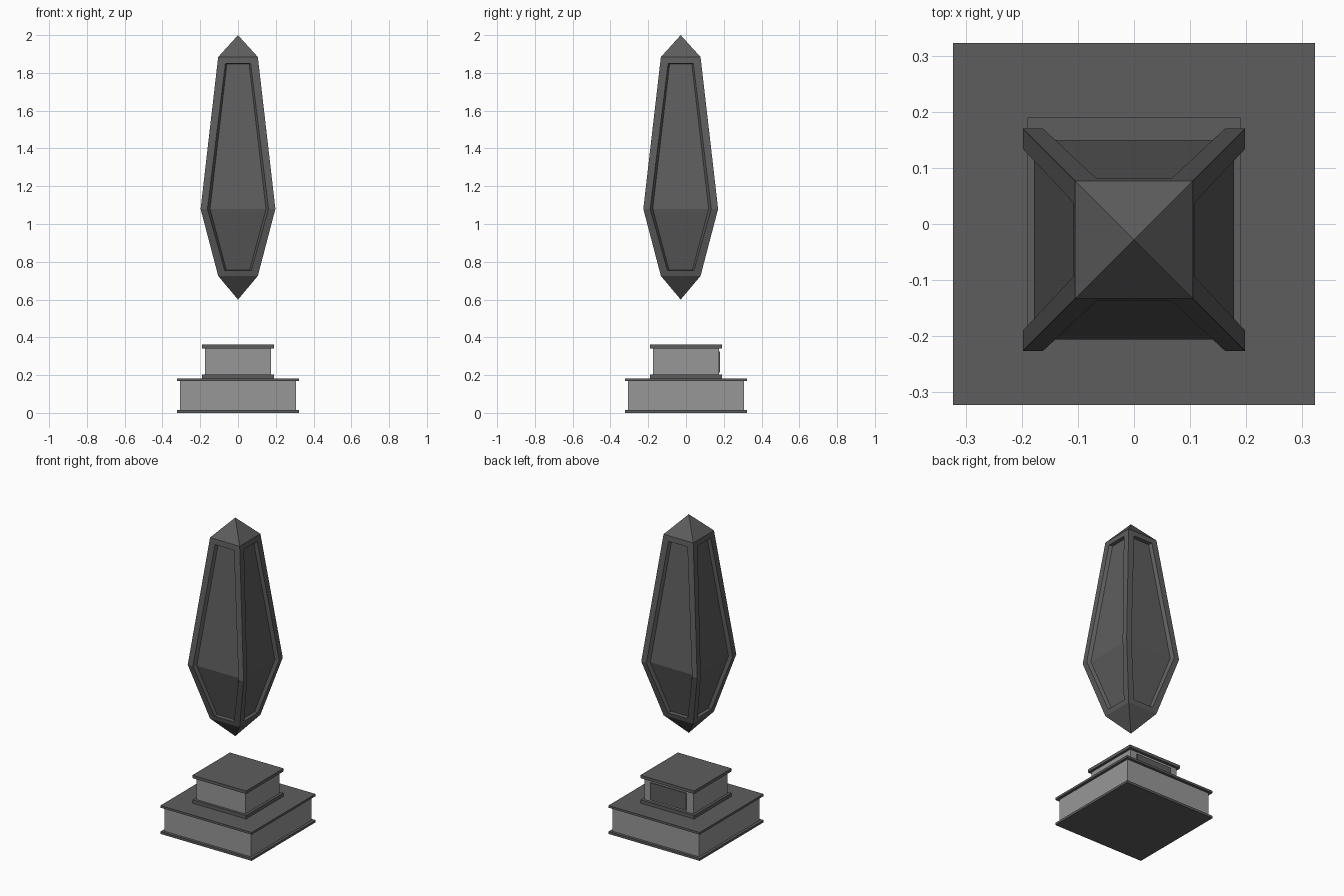
import bpy, bmesh
from mathutils import Matrix, Vector
from math import radians

if "Cube" in bpy.data.objects:
    bpy.data.objects.remove(bpy.data.objects["Cube"])


def material(name, v):
    m = bpy.data.materials.new(name)
    m.diffuse_color = (v, v, v, 1)
    m.use_nodes = True
    m.node_tree.nodes["Principled BSDF"].inputs["Base Color"].default_value = m.diffuse_color
    return m


DARK = material("dark stone", 0.11)
LIGHT = material("light stone", 0.31)


def add_object(name, bm, mat):
    bmesh.ops.recalc_face_normals(bm, faces=bm.faces)
    me = bpy.data.meshes.new(name)
    bm.to_mesh(me)
    bm.free()
    me.materials.append(mat)
    ob = bpy.data.objects.new(name, me)
    bpy.context.collection.objects.link(ob)
    return ob


def box(name, hx, y0, y1, z0, z1, mat):
    bm = bmesh.new()
    bmesh.ops.create_cube(bm, size=1)
    for v in bm.verts:
        v.co = ((2 * hx) * v.co.x,
                y0 + (y1 - y0) * (v.co.y + 0.5),
                z0 + (z1 - z0) * (v.co.z + 0.5))
    return add_object(name, bm, mat)


# Stepped pedestal: name, half width, bottom, top, colour
for name, h, z0, z1, mat in [
    ("base_bottom_trim", 0.323, 0.0, 0.015, DARK),
    ("base_block", 0.306, 0.015, 0.168, LIGHT),
    ("base_top_trim", 0.323, 0.168, 0.182, DARK),
    ("plinth_bottom_trim", 0.19, 0.182, 0.204, DARK),
    ("plinth_block", 0.174, 0.204, 0.342, LIGHT),
    ("plinth_top_trim", 0.19, 0.342, 0.361, DARK),
]:
    box(name, h, -h, h, z0, z1, mat)

# Plaque on the back of the plinth
box("back_plaque", 0.127, 0.173, 0.181, 0.215, 0.326, DARK)

# Floating crystal: each side is (height, half width, depth) at top, middle, bottom
outer = [(1.884, 0.105, 0.105), (1.08, 0.198, 0.198), (0.725, 0.105, 0.105)]
rim = [(1.85, 0.067, 0.109), (1.08, 0.162, 0.198), (0.753, 0.07, 0.112)]
floor = [(1.846, 0.059, 0.089), (1.08, 0.148, 0.178), (0.757, 0.062, 0.093)]


def loop(bm, rows, rot):
    pts = [(h, -d, z) for z, h, d in rows]
    pts += [(-h, -d, z) for z, h, d in reversed(rows)]
    return [bm.verts.new(rot @ Vector(p)) for p in pts]


bm = bmesh.new()
for side in range(4):
    rot = Matrix.Rotation(radians(90 * side), 3, 'Z')
    a, b, c = (loop(bm, rows, rot) for rows in (outer, rim, floor))
    # raised frame and recess walls
    for p, q in ((a, b), (b, c)):
        for i in range(6):
            j = (i + 1) % 6
            bm.faces.new((p[i], p[j], q[j], q[i]))
    # sunken panel, bent at the widest height
    bm.faces.new((c[0], c[1], c[4], c[5]))
    bm.faces.new((c[1], c[2], c[3], c[4]))
    # pointed ends
    bm.faces.new((a[0], a[5], bm.verts.new((0, 0, 2.0))))
    bm.faces.new((a[2], a[3], bm.verts.new((0, 0, 0.6))))
bmesh.ops.remove_doubles(bm, verts=bm.verts, dist=0.0005)
crystal = add_object("floating_crystal", bm, DARK)
crystal.location.y = -0.028
